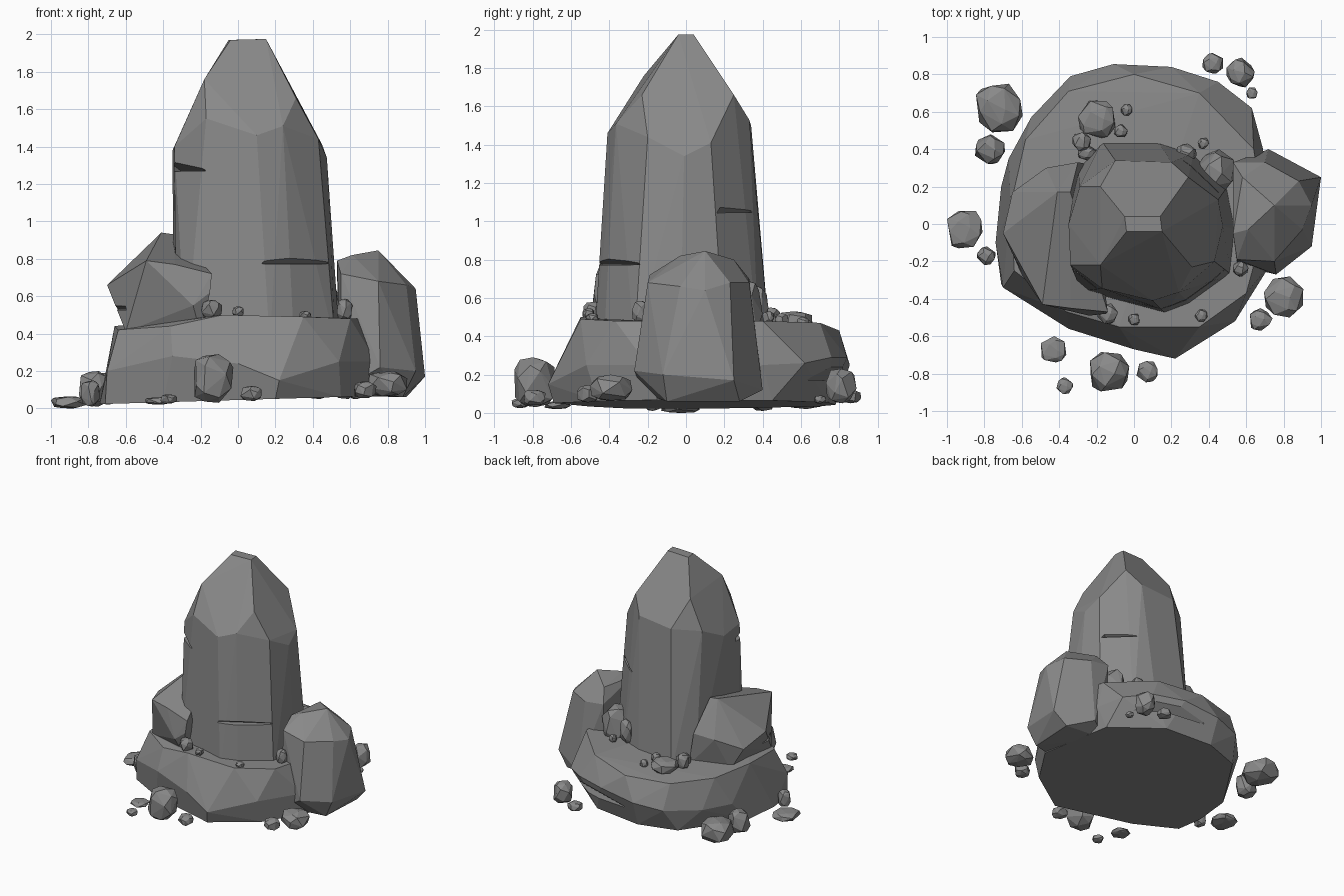
import bpy, bmesh, math, random
from mathutils import Vector

random.seed(4)

stone = bpy.data.materials.new("dark_stone")
stone.diffuse_color = (.25, .25, .25, 1)


def hull(name, pts):
    """Flat-faced rock: convex hull of a few corner points."""
    bm = bmesh.new()
    for p in pts:
        bm.verts.new(p)
    bmesh.ops.convex_hull(bm, input=bm.verts[:])
    bmesh.ops.delete(bm, geom=[v for v in bm.verts if not v.link_faces], context='VERTS')
    bmesh.ops.dissolve_limit(bm, angle_limit=math.radians(3), verts=bm.verts[:], edges=bm.edges[:])
    bmesh.ops.recalc_face_normals(bm, faces=bm.faces[:])
    me = bpy.data.meshes.new(name)
    bm.to_mesh(me)
    bm.free()
    me.materials.append(stone)
    ob = bpy.data.objects.new(name, me)
    bpy.context.collection.objects.link(ob)
    return ob


def crack(target, center, angle, width, height, depth):
    """Wedge-shaped chip cut into a rock, facing outward along angle."""
    a = math.radians(angle)
    out = Vector((math.cos(a), math.sin(a), 0))
    side = Vector((-out.y, out.x, 0))
    c, up = Vector(center), Vector((0, 0, 1))
    pts = [c - out * depth + side * s * width * 0.4 - up * height * 0.4 for s in (-1, 1)]
    for s in (-1, 1):
        pts.append(c + out * 0.12 + side * s * width * 0.6 - up * height * 0.5)
        pts.append(c + out * 0.12 + side * s * width * 0.4 + up * height * 1.6)
    cutter = hull(target.name + "_crack_cutter", pts)
    cutter.hide_render = True
    cutter.hide_viewport = True
    m = target.modifiers.new("crack", 'BOOLEAN')
    m.operation, m.object, m.solver = 'DIFFERENCE', cutter, 'EXACT'


def pebble(name, x, y, rx, ry, z0, z1):
    """Chiselled, slightly boxy stone filling the given box."""
    n, pts = 22, []
    for i in range(n):
        h = 1 - 2 * (i + 0.5) / n
        t = i * 2.39996 + random.uniform(-0.35, 0.35)
        r = math.sqrt(1 - h * h)
        v = Vector((r * math.cos(t), r * math.sin(t), h)) * random.uniform(0.95, 1.06)
        v.z = math.copysign(abs(v.z) ** 0.6, v.z)
        pts.append(v)
    lo = [min(p[k] for p in pts) for k in range(3)]
    hi = [max(p[k] for p in pts) for k in range(3)]
    box = ((x - rx, x + rx), (y - ry, y + ry), (z0, z1))
    return hull(name, [[b[0] + (b[1] - b[0]) * (p[k] - lo[k]) / (hi[k] - lo[k])
                        for k, b in enumerate(box)] for p in pts])


# Broad base slab
rim = [(-.66, .1, .44), (-.64, -.25, .42), (-.36, -.47, .44), (-.08, -.55, .5),
       (.35, -.55, .49), (.6, -.37, .48), (.7, 0, .48), (.64, .4, .48),
       (.35, .7, .47), (0, .8, .43), (-.35, .71, .42), (-.58, .45, .43)]
waist = [(-.7, -.34, .2), (-.35, -.56, .28), (.0, -.67, .24), (.22, -.72, .15), (.54, -.52, .25),
         (.74, -.2, .25), (.69, .4, .25), (.63, .62, .26), (.45, .76, .29), (.2, .84, .29),
         (-.11, .855, .25), (-.34, .79, .22), (-.55, .57, .2), (-.67, .35, .2)]
foot = [(-.74, -.1), (-.71, -.32), (-.4, -.5), (.2, -.69), (.55, -.46), (.75, -.15),
        (.65, .45), (.3, .74), (-.1, .78), (-.4, .68), (-.71, .2)]
base = hull("base_slab", rim + waist + [(x, y, .045 + .03 * x) for x, y in foot])
crack(base, (.3, .76, .2), 72, .75, .07, .05)

# Tall central spire with a faceted cap
spire_foot = [(-.33, -.22), (-.28, -.36), (.17, -.48), (.3, -.43), (.52, -.27), (.545, -.03),
              (.5, .2), (.32, .38), (.13, .44), (-.17, .44), (-.3, .3), (-.345, .02)]
shoulder = [(-.18, -.22, 1.76), (-.17, -.345, 1.55), (.1, -.41, 1.46), (.24, -.365, 1.51),
            (.31, -.23, 1.66), (.43, -.2, 1.44), (.475, -.01, 1.34), (.45, .13, 1.41),
            (.29, .25, 1.66), (.2, .33, 1.53), (-.1, .34, 1.5), (-.18, .2, 1.72),
            (-.29, .2, 1.48), (-.35, .0, 1.38), (-.34, -.22, 1.4)]
tip = [(-.05, .04, 1.97), (.14, .04, 1.975), (.15, -.04, 1.975), (-.04, -.04, 1.97)]
spire = hull("central_spire", [(x, y, .35) for x, y in spire_foot] + shoulder + tip)
crack(spire, (.31, -.35, .79), -60, .5, .04, .02)
crack(spire, (-.27, -.27, 1.29), 215, .3, .05, .04)
crack(spire, (.35, .26, 1.06), 38, .3, .035, .04)

# Leaning rock on the left
left = hull("left_rock", [
    (-.7, -.05, .66), (-.41, .17, .94), (-.34, .17, .93), (-.49, -.43, .79), (-.34, -.45, .77),
    (-.14, -.47, .72), (-.15, -.48, .62), (-.24, -.49, .55), (-.6, -.27, .41), (-.65, .17, .58),
    (-.47, .3, .66), (-.3, .33, .68), (-.2, -.42, .4), (-.55, .2, .4), (-.25, .32, .4)])
crack(left, (-.62, -.17, .54), 205, .2, .03, .03)

# Upright boulder on the right
hull("right_boulder", [
    (.53, -.05, .79), (.61, -.03, .82), (.75, .1, .845), (.58, .25, .8),
    (.55, -.19, .72), (.75, -.2, .68), (.9, -.03, .66), (.95, .1, .64), (.88, .23, .68),
    (.7, .33, .68), (.53, .33, .7), (.55, -.22, .1), (.76, -.27, .22), (.95, -.12, .2),
    (1, .25, .17), (.72, .4, .12), (.88, -.1, .06), (.9, .28, .06), (.55, .3, .07)])

# Wedged rock between spire and boulder
pebble("wedged_rock", .44, .28, .11, .12, .38, .7)

# Loose stones on the ground: x, y, half widths, bottom, top
ground = [(-.13, -.79, .105, .105, .03, .29), (.07, -.79, .057, .057, .04, .12),
          (-.43, -.67, .068, .07, .02, .06), (-.37, -.865, .045, .045, .025, .075),
          (.8, -.39, .105, .11, .065, .2), (.68, -.51, .06, .06, .055, .145),
          (-.905, -.03, .095, .1, 0, .065), (-.79, -.17, .05, .05, .01, .15)]
ground_back = [(-.77, .4, .08, .08, .01, .2), (-.72, .62, .125, .13, .02, .19),
               (.42, .86, .055, .055, .05, .12), (.57, .81, .075, .08, .05, .23),
               (.63, .7, .03, .03, .05, .09)]
# Loose stones resting on the slab
ledge = [(-.2, .56, .1, .1, .43, .53), (-.04, .61, .03, .03, .44, .5),
         (-.07, .5, .036, .036, .45, .52), (-.28, .44, .05, .05, .43, .55),
         (-.25, .38, .05, .04, .43, .52), (.28, .375, .055, .055, .47, .66),
         (.37, .43, .03, .03, .47, .53), (-.14, -.48, .055, .055, .48, .58),
         (0, -.51, .03, .03, .49, .545), (.36, -.49, .033, .033, .47, .52),
         (.57, -.24, .042, .042, .47, .585)]
for label, group in (("ground_stone", ground), ("ground_stone_back", ground_back), ("ledge_stone", ledge)):
    for i, s in enumerate(group):
        pebble(f"{label}_{i + 1}", *s)
